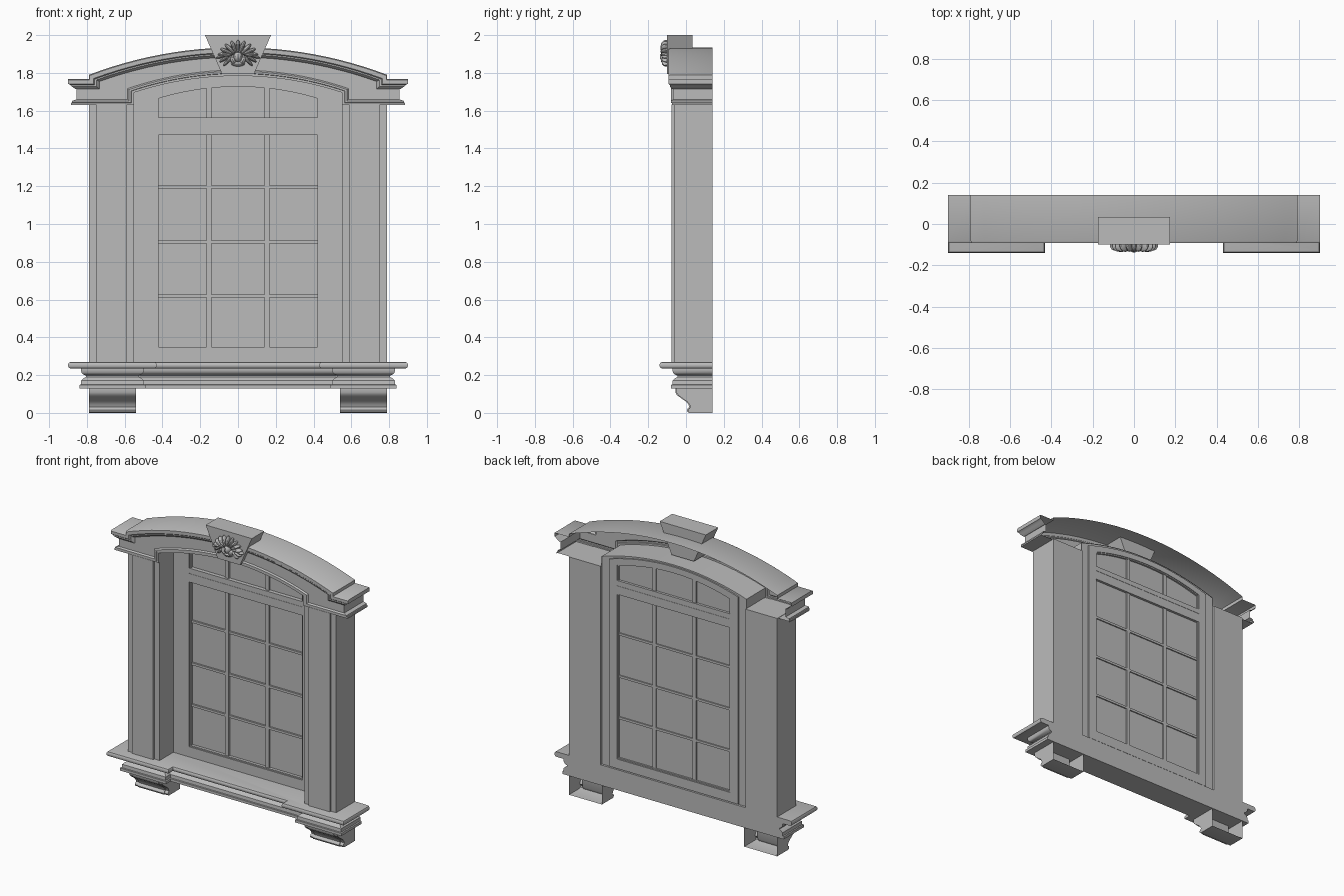
import bpy, bmesh, math
from mathutils import Matrix, Vector

cube = bpy.data.objects.get("Cube")
if cube:
    bpy.data.objects.remove(cube, do_unlink=True)

stone = bpy.data.materials.new("grey stone")
stone.use_nodes = True
GREY = (0.5, 0.5, 0.5, 1)
stone.diffuse_color = GREY
stone.node_tree.nodes["Principled BSDF"].inputs["Base Color"].default_value = GREY
BACK = 0.14


def finish(name, bm, smooth=True):
    bmesh.ops.remove_doubles(bm, verts=bm.verts, dist=1e-5)
    bmesh.ops.recalc_face_normals(bm, faces=bm.faces)
    mesh = bpy.data.meshes.new(name)
    bm.to_mesh(mesh)
    bm.free()
    mesh.materials.append(stone)
    ob = bpy.data.objects.new(name, mesh)
    bpy.context.collection.objects.link(ob)
    if smooth:
        bpy.ops.object.select_all(action='DESELECT')
        ob.select_set(True)
        bpy.context.view_layer.objects.active = ob
        bpy.ops.object.shade_smooth_by_angle(angle=math.radians(32))
    return ob


def loft(bm, rows, closed=False):
    """Bridge rows of equal length with quads."""
    vs = [[bm.verts.new(p) for p in r] for r in rows]
    n = len(rows[0])
    for a, b in zip(vs, vs[1:]):
        for i in range(n if closed else n - 1):
            j = (i + 1) % n
            bm.faces.new((a[i], a[j], b[j], b[i]))
    return vs


def add_box(bm, x0, x1, y0, y1, z0, z1):
    m = Matrix.Translation(((x0 + x1) / 2, (y0 + y1) / 2, (z0 + z1) / 2))
    m = m @ Matrix.Diagonal((x1 - x0, y1 - y0, z1 - z0, 1))
    bmesh.ops.create_cube(bm, size=1, matrix=m)


def arc(half, apex, radius, n=24):
    """Segmental arch from +half to -half as (x, z) points."""
    a = math.asin(half / radius)
    return [(radius * math.sin(t), apex - radius + radius * math.cos(t))
            for t in (a - 2 * a * i / n for i in range(n + 1))]


def prism(bm, outline, x0, x1, open_back=False):
    """Extrude a (y, z) outline along x."""
    rows = [[(x, y, z) for y, z in outline] for x in (x0, x1)]
    a, b = loft(bm, rows, closed=not open_back)
    bm.faces.new(a)
    bm.faces.new(b)


# Arched entablature: one moulded shell, open behind
# each row: flat height, step half width, arch apex, arch radius, y, end half width
mouldings = [
    (1.768, .790, 1.935, 2.22, BACK, .90), (1.768, .790, 1.935, 2.22, -.082, .90),
    (1.762, .785, 1.930, 2.21, -.092, .90), (1.742, .765, 1.908, 2.19, -.092, .90),
    (1.737, .760, 1.903, 2.18, -.086, .888), (1.728, .750, 1.896, 2.17, -.086, .880),
    (1.716, .735, 1.885, 2.16, -.074, .862), (1.716, .733, 1.883, 2.16, -.070, .855),
    (1.660, .585, 1.815, 1.79, -.070, .855), (1.652, .577, 1.808, 1.78, -.080, .878),
    (1.642, .567, 1.798, 1.77, -.080, .880), (1.640, .563, 1.796, 1.77, -.074, .885),
    (1.630, .550, 1.784, 1.76, -.074, .885), (1.630, .550, 1.784, 1.76, .13, .885),
]
rows = []
for zf, h, apex, radius, y, xe in mouldings:
    top = [(x, y, z) for x, z in arc(h, apex, radius)]
    right = [(xe, BACK, zf), (xe, y, zf), (h, y, zf)]
    left = [(-x, yy, z) for x, yy, z in reversed(right)]
    rows.append(right + top + left)
bm = bmesh.new()
loft(bm, rows)
finish("arched_entablature", bm)

# Keystone
bm = bmesh.new()
loft_rows = [[(-w, -.10, z), (w, -.10, z), (w, .035, z), (-w, .035, z)]
             for w, z in ((.085, 1.795), (.175, 2.0))]
for ring in loft(bm, loft_rows, closed=True):
    bm.faces.new(ring)
finish("keystone", bm, False)

# Shell ornament: fan of lobes, side curls and a base knob
bm = bmesh.new()


def lobe(x, z, angle, length, width, depth, y=-.105):
    m = (Matrix.Translation((x, y, z)) @ Matrix.Rotation(angle, 4, 'Y')
         @ Matrix.Diagonal((width, depth, length, 1)))
    bmesh.ops.create_uvsphere(bm, u_segments=12, v_segments=8, radius=1, matrix=m)


for i in range(-4, 5):
    t = math.radians(22 * i)
    reach = .052 + .004 * abs(i)
    lobe(math.sin(t) * reach, 1.895 + math.cos(t) * .042, t, .038, .012, .030)
for s in (-1, 1):
    for k in range(3):
        lobe(s * (.088 - .016 * k), 1.888 - .014 * k, s * (1.9 + .25 * k), .03, .009, .024)
    lobe(s * .026, 1.865, s * .5, .022, .014, .028)
lobe(0, 1.885, 0, .030, .024, .034)
lobe(0, 1.848, 0, .014, .036, .022)
finish("shell_ornament", bm)

# Piers with a raised front panel
for side, s in (("left", 1), ("right", -1)):
    bm = bmesh.new()
    for inner, outer, front in ((.55, .79, -.064), (.59, .75, -.076)):
        xs = sorted((s * inner, s * outer))
        add_box(bm, *xs, front, BACK, .265, 1.632)
    finish(side + "_pier", bm, False)

# Sill, breaking forward under each pier
bm = bmesh.new()
rows = []
for o, z in ((.045, .27), (.055, .266), (.06, .257), (.06, .247), (.055, .238), (.045, .235),
             (-.008, .235), (-.008, .225), (-.012, .212), (-.022, .203), (-.034, .198),
             (-.034, .190), (-.022, .184), (-.010, .172), (-.008, .150), (0, .148), (0, .13)):
    half = [(.84 + o, BACK, z), (.84 + o, -.08 - o, z), (.49 - o, -.08 - o, z),
            (.49 - o, -.03 - o, z)]
    rows.append(half + [(-x, y, zz) for x, y, zz in reversed(half)])
rings = loft(bm, rows, closed=True)
bm.faces.new(rings[0])
bm.faces.new(rings[-1])
finish("sill", bm)

# Scrolled brackets under the sill, hollow behind
scroll = [(BACK, .13), (-.05, .13), (-.05, .108), (-.042, .094), (-.028, .084), (-.012, .072),
          (.006, .060), (.018, .046), (.024, .030), (.016, .024), (.010, .014), (.014, .004),
          (.024, 0), (BACK, 0)]
for side, s in (("left", 1), ("right", -1)):
    bm = bmesh.new()
    prism(bm, scroll, s * .54, s * .79, open_back=True)
    raised = [(y - .006, z) for y, z in scroll[1:-1]]
    prism(bm, raised + [(.03, .02), (.03, .13)], s * .565, s * .765)
    finish(side + "_bracket", bm)


# Window frame
def opening(half, bottom, apex, radius):
    return [(half, bottom)] + arc(half, apex, radius) + [(-half, bottom)]


def ring_frame(name, outer, inner, y0, y1):
    bm = bmesh.new()
    loops = ((outer, y0), (inner, y0), (inner, y1), (outer, y1), (outer, y0))
    loft(bm, [[(x, y, z) for x, z in pts] for pts, y in loops], closed=True)
    finish(name, bm, False)


hole = opening(.43, .34, 1.735, 1.455)
ring_frame("window_jamb", opening(.55, .26, 1.784, 1.76), hole, .085, .125)
ring_frame("window_sash_frame", opening(.49, .275, 1.772, 1.62), hole, .12, .135)
ring_frame("window_bead", hole, opening(.422, .348, 1.727, 1.45), .092, .13)

# Transom, glazing bars and glass
bm = bmesh.new()
add_box(bm, -.43, .43, .085, .135, 1.47, 1.528)
add_box(bm, -.43, .43, .087, .133, 1.528, 1.532)
add_box(bm, -.43, .43, .085, .135, 1.532, 1.565)
finish("transom", bm, False)
bm = bmesh.new()
for x in (-.153, .153):
    add_box(bm, x - .013, x + .013, .098, .127, .34, 1.47)
    add_box(bm, x - .013, x + .013, .098, .127, 1.565, 1.725)
for z in (.62, .905, 1.195):
    add_box(bm, -.43, .43, .10, .126, z - .008, z + .008)
finish("glazing_bars", bm, False)
bm = bmesh.new()
pane = [[(x, y, z) for x, z in hole] for y in (.112, .118)]
for ring in loft(bm, pane, closed=True):
    bm.faces.new(ring)
finish("glass", bm, False)
